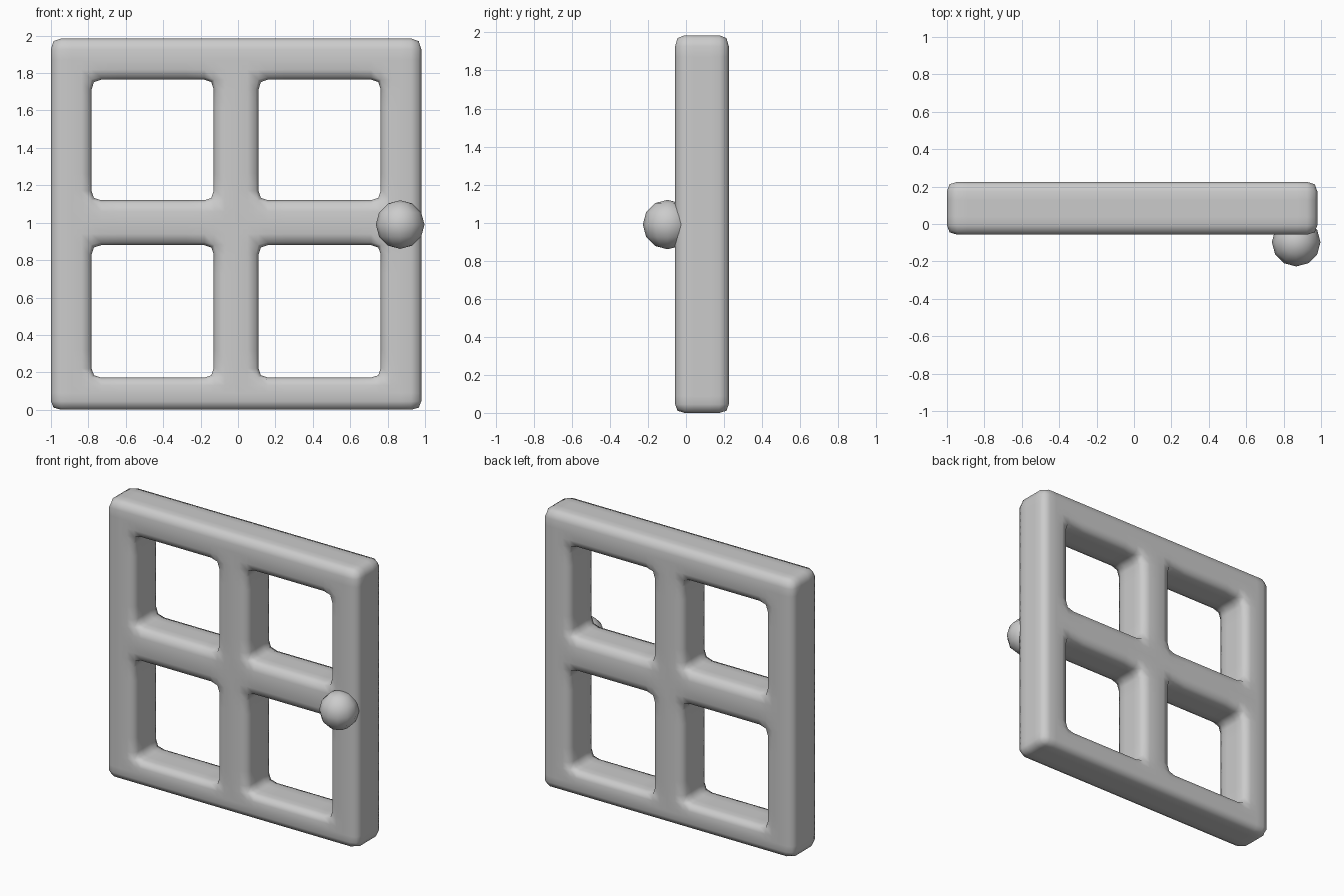
import bpy, bmesh

if "Cube" in bpy.data.objects:
    bpy.data.objects.remove(bpy.data.objects["Cube"])

# Window frame: lattice cage with four openings, softened by subdivision
xs = [-1, -0.89, -0.783, -0.68, -0.23, -0.13, -0.01, 0.11, 0.21, 0.66, 0.763, 0.87, 0.98]
zs = [0, 0.09, 0.172, 0.27, 0.78, 0.88, 1.0, 1.12, 1.22, 1.66, 1.765, 1.87, 1.985]
ys = [-0.057, 0.043, 0.125, 0.225]
dims = (len(xs) - 1, len(ys) - 1, len(zs) - 1)
openings = {2, 3, 4, 7, 8, 9}


def filled(c):
    inside = all(0 <= c[a] < dims[a] for a in range(3))
    return inside and not (c[0] in openings and c[2] in openings)


bm = bmesh.new()
verts = {}


def vert(k):
    if k not in verts:
        verts[k] = bm.verts.new((xs[k[0]], ys[k[1]], zs[k[2]]))
    return verts[k]


for i in range(dims[0]):
    for j in range(dims[1]):
        for k in range(dims[2]):
            cell = (i, j, k)
            if not filled(cell):
                continue
            for axis in range(3):
                for side in (0, 1):
                    other = list(cell)
                    other[axis] += 2 * side - 1
                    if filled(other):
                        continue
                    u, v = (axis + 1) % 3, (axis + 2) % 3
                    quad = []
                    for du, dv in ((0, 0), (1, 0), (1, 1), (0, 1)):
                        p = list(cell)
                        p[axis] += side
                        p[u] += du
                        p[v] += dv
                        quad.append(vert(tuple(p)))
                    bm.faces.new(quad if side else quad[::-1])

mesh = bpy.data.meshes.new("window_frame")
bm.to_mesh(mesh)
bm.free()
frame = bpy.data.objects.new("window_frame", mesh)
bpy.context.collection.objects.link(frame)
for p in mesh.polygons:
    p.use_smooth = True
sub = frame.modifiers.new("Soften", 'SUBSURF')
sub.levels = sub.render_levels = 1
sub.use_limit_surface = False

# Round knob on the front
bpy.ops.mesh.primitive_uv_sphere_add(segments=12, ring_count=6, radius=0.13,
                                     location=(0.867, -0.097, 0.99))
knob = bpy.context.object
knob.name = "knob"
bpy.ops.object.shade_smooth()
